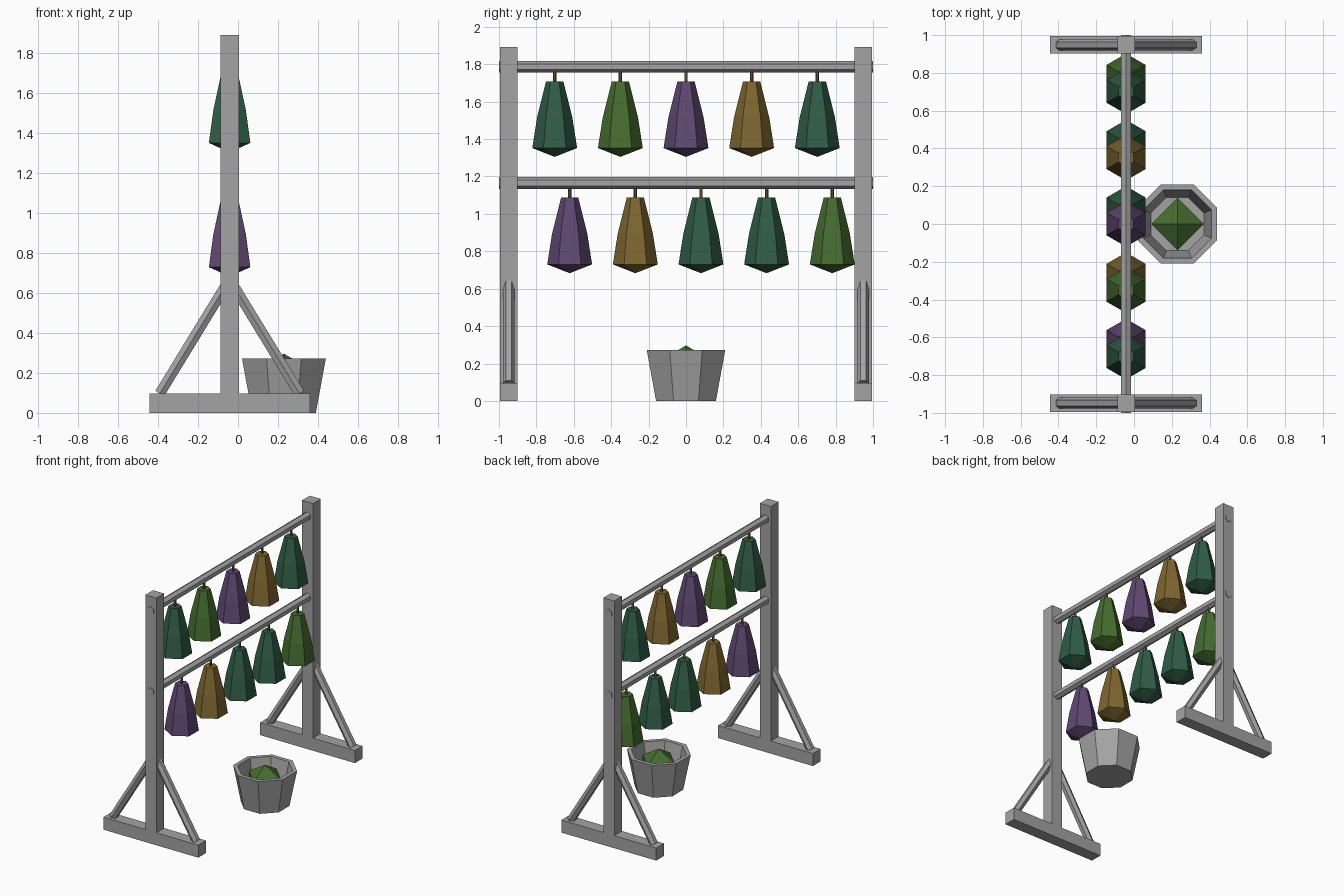
import bpy, bmesh, math
from mathutils import Matrix, Vector

if "Cube" in bpy.data.objects:
    bpy.data.objects.remove(bpy.data.objects["Cube"])


def material(name, rgb):
    m = bpy.data.materials.new(name)
    m.diffuse_color = (*rgb, 1)
    m.use_nodes = True
    m.node_tree.nodes["Principled BSDF"].inputs["Base Color"].default_value = m.diffuse_color
    return m


GREY = material("grey", (0.37, 0.37, 0.37))
TEAL = material("dark teal", (0.030, 0.107, 0.061))
GREEN = material("leaf green", (0.061, 0.150, 0.030))
PURPLE = material("purple", (0.117, 0.065, 0.168))
GOLD = material("ochre", (0.209, 0.133, 0.030))
BROWN = material("stem brown", (0.205, 0.114, 0.038))


def finish(name, bm, mat):
    bmesh.ops.recalc_face_normals(bm, faces=bm.faces)
    me = bpy.data.meshes.new(name)
    bm.to_mesh(me)
    bm.free()
    me.materials.append(mat)
    ob = bpy.data.objects.new(name, me)
    bpy.context.collection.objects.link(ob)
    return ob


def box(name, lo, hi, mat):
    bm = bmesh.new()
    lo, hi = Vector(lo), Vector(hi)
    bmesh.ops.create_cube(bm, size=1, matrix=Matrix.Translation((lo + hi) / 2)
                          @ Matrix.Diagonal((*(hi - lo), 1)))
    return finish(name, bm, mat)


def lathe(name, profile, sides, start, matrix, mat):
    """Faceted turned solid; a radius of zero closes to a point."""
    bm = bmesh.new()
    rings = []
    for r, z in profile:
        n = sides if r > 0 else 1
        angles = [math.radians(start) + 2 * math.pi * i / sides for i in range(n)]
        rings.append([bm.verts.new(matrix @ Vector((r * math.cos(a), r * math.sin(a), z)))
                      for a in angles])
    for a, b in zip(rings, rings[1:]):
        for i in range(sides):
            j = (i + 1) % sides
            quad = [a[i % len(a)], a[j % len(a)], b[j % len(b)], b[i % len(b)]]
            bm.faces.new(list(dict.fromkeys(quad)))
    for ring in (rings[0], rings[-1]):
        if len(ring) > 1:
            bm.faces.new(ring)
    return finish(name, bm, mat)


def rod(name, p, q, radius, corner, mat):
    """Six-sided bar from p to q with one edge towards 'corner'."""
    p, q, x = Vector(p), Vector(q), Vector(corner)
    z = (q - p).normalized()
    m = Matrix((x, z.cross(x), z)).transposed().to_4x4()
    m.translation = p
    return lathe(name, [(radius, 0), (radius, (q - p).length)], 6, 0, m, mat)


CX = -0.042   # frame centre line
W = 0.0465    # half thickness of the timbers

# Two end frames: foot, post and a pair of braces
for side, label in ((-1, "front"), (1, "back")):
    y = side * 0.948
    box(label + "_foot", (CX - 0.402, y - W, 0), (CX + 0.402, y + W, 0.096), GREY)
    box(label + "_post", (CX - W, y - W, 0.09), (CX + W, y + W, 1.893), GREY)
    for s, d in ((-1, "left"), (1, "right")):
        rod(f"{label}_{d}_brace", (CX + s * 0.35, y, 0.097), (CX, y, 0.67),
            0.03, (0, 1, 0), GREY)

# Rails with hanging pods on short stems
POD = [(0, 0), (0.12, 0.047), (0.094, 0.212), (0.046, 0.404)]
rows = (("upper", 1.787, 0.0, (TEAL, GREEN, PURPLE, GOLD, TEAL)),
        ("lower", 1.165, 0.08, (PURPLE, GOLD, TEAL, TEAL, GREEN)))
for label, z, shift, colours in rows:
    rod(label + "_rail", (CX, -1, z), (CX, 1, z), 0.031, (0, 0, 1), GREY)
    for i, mat in enumerate(colours):
        y = (i - 2) * 0.351 + shift
        lathe(f"{label}_pod_{i + 1}", POD, 6, 90,
              Matrix.Translation((CX, y, z - 0.482)), mat)
        rod(f"{label}_stem_{i + 1}", (CX, y, z - 0.09), (CX, y, z), 0.009,
            (0, 1, 0), BROWN)

# Open eight-sided bucket and the heap inside it
at = Matrix.Translation((0.23, 0, 0))
lathe("bucket", [(0.173, 0), (0.227, 0.272), (0.195, 0.272), (0.152, 0.05)],
      8, 22.5, at, GREY)
lathe("bucket_heap", [(0.08, 0.045), (0.138, 0.09), (0.138, 0.215), (0, 0.297)],
      4, 0, at, GREEN)
